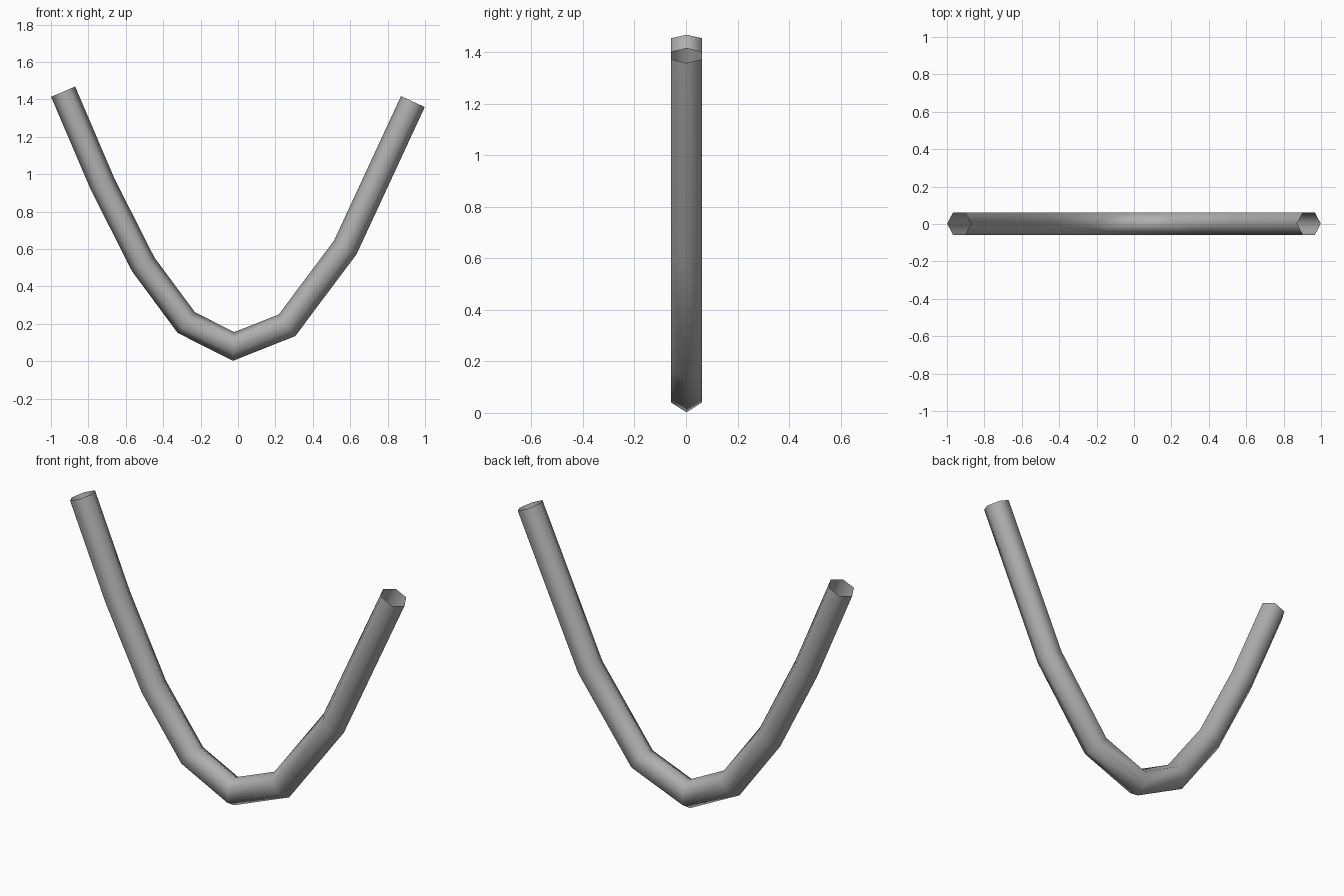
import bpy, bmesh, math
from mathutils import Vector

if "Cube" in bpy.data.objects:
    bpy.data.objects.remove(bpy.data.objects["Cube"])

# Centre line of the bent tube in the x-z plane
path = [(-0.935, 1.441), (-0.724, 0.947), (-0.507, 0.518), (-0.276, 0.206),
        (-0.023, 0.079), (0.262, 0.192), (0.574, 0.609), (0.935, 1.388)]
pts = [Vector((x, 0.002, z)) for x, z in path]
RADIUS = 0.070
SIDES = 6

bm = bmesh.new()
rings = []
for i, p in enumerate(pts):
    a = (p - pts[i - 1]).normalized() if i > 0 else None
    b = (pts[i + 1] - p).normalized() if i < len(pts) - 1 else None
    a, b = a or b, b or a
    t = (a + b).normalized()
    # mitred six-sided section with a corner pointing inside the bend
    normal = Vector((-t.z, 0, t.x)) / t.dot(a)
    ring = []
    for k in range(SIDES):
        ang = 2 * math.pi * k / SIDES
        ring.append(bm.verts.new(p + RADIUS * (normal * math.cos(ang)
                                               + Vector((0, math.sin(ang), 0)))))
    rings.append(ring)

# Side walls, both ends left open
for r, s in zip(rings, rings[1:]):
    for k in range(SIDES):
        n = (k + 1) % SIDES
        f = bm.faces.new((r[k], r[n], s[n], s[k]))
        f.smooth = True
bmesh.ops.recalc_face_normals(bm, faces=bm.faces)

# Make sure the walls face away from the centre line
f = min(bm.faces, key=lambda q: q.calc_center_median().y)
if f.normal.y > 0:
    bmesh.ops.reverse_faces(bm, faces=bm.faces)

mesh = bpy.data.meshes.new("bent_tube")
bm.to_mesh(mesh)
bm.free()
tube = bpy.data.objects.new("bent_tube", mesh)
bpy.context.collection.objects.link(tube)

# Dark grey finish
grey = bpy.data.materials.new("dark_grey")
grey.diffuse_color = (0.43, 0.43, 0.43, 1)
grey.use_nodes = True
grey.node_tree.nodes["Principled BSDF"].inputs["Base Color"].default_value = grey.diffuse_color
mesh.materials.append(grey)
